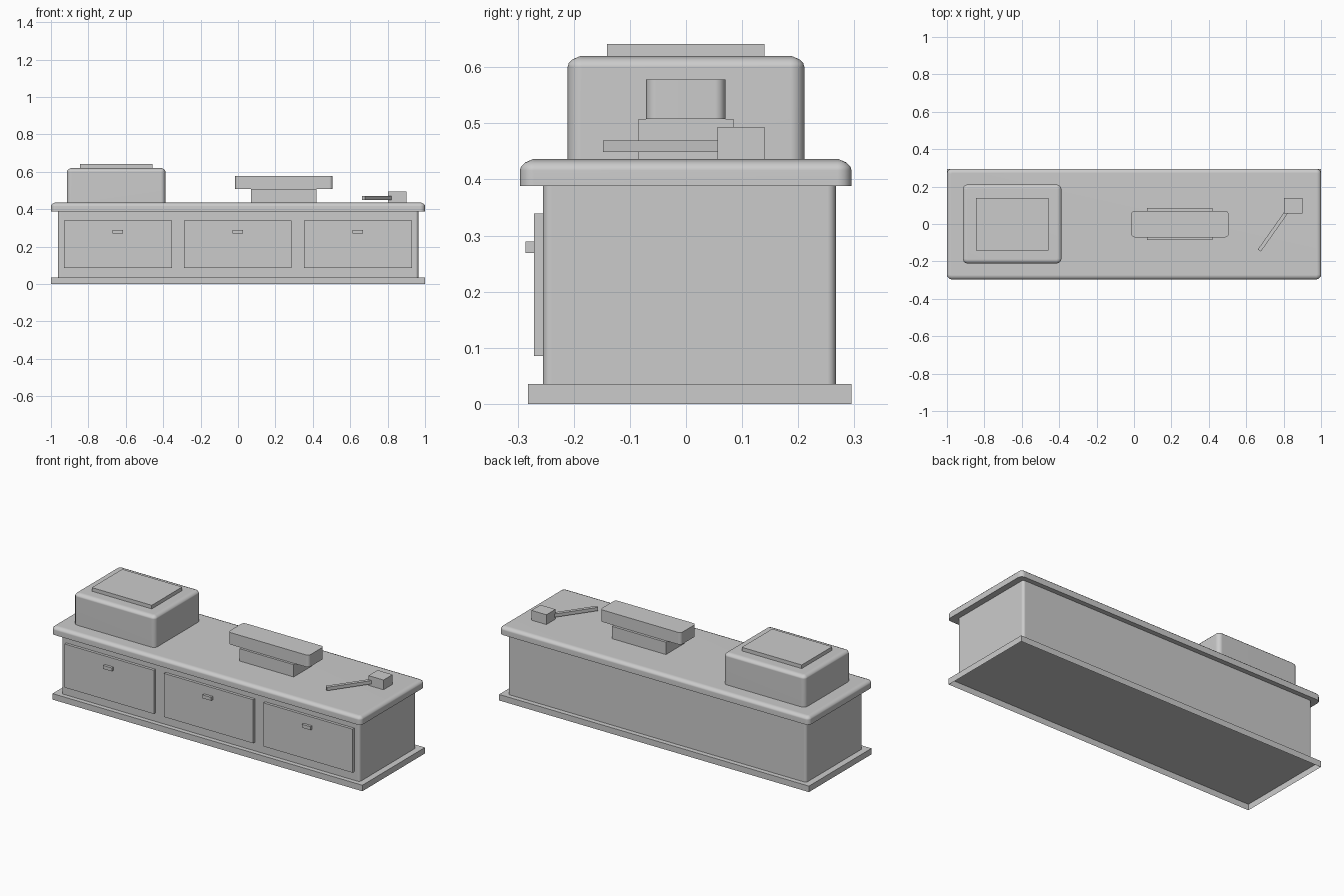
import bpy
import bmesh
import math
from mathutils import Vector

if "Cube" in bpy.data.objects:
    bpy.data.objects.remove(bpy.data.objects["Cube"], do_unlink=True)

# One plain grey for everything
grey = bpy.data.materials.new("mid grey")
grey.use_nodes = True
grey.diffuse_color = (0.6, 0.6, 0.6, 1)
grey.node_tree.nodes["Principled BSDF"].inputs["Base Color"].default_value = (0.6, 0.6, 0.6, 1)

# Rounded top rim: inset from the side, drop from the top
RIM = ((0, 0.02), (0.002, 0.013), (0.009, 0.006), (0.023, 0))


def outline(xs, ys, inset, radius, steps=3):
    """Corner points of a rounded rectangle, counter-clockwise."""
    cx, cy = sum(xs) / 2, sum(ys) / 2
    hx, hy = (xs[1] - xs[0]) / 2 - inset, (ys[1] - ys[0]) / 2 - inset
    points = []
    for quarter, (sx, sy) in enumerate(((1, 1), (-1, 1), (-1, -1), (1, -1))):
        if radius == 0:
            points.append((cx + sx * hx, cy + sy * hy))
            continue
        for i in range(steps + 1):
            a = (quarter + i / steps) * math.pi / 2
            points.append((cx + sx * (hx - radius) + radius * math.cos(a),
                           cy + sy * (hy - radius) + radius * math.sin(a)))
    return points


def block(name, xs, ys, zs, radius=0.0, rim=((0, 0),), bottom=True):
    """Box with optional rounded upright corners, rounded top rim and open base."""
    rings = [(zs[0], 0, radius)]
    for inset, drop in rim:
        rings.append((zs[1] - drop, inset, max(radius - inset, radius * 0.2)))
    bm = bmesh.new()
    loops = [[bm.verts.new((x, y, z)) for x, y in outline(xs, ys, inset, r)]
             for z, inset, r in rings]
    for low, high in zip(loops, loops[1:]):
        for i in range(len(low)):
            j = (i + 1) % len(low)
            bm.faces.new((low[i], low[j], high[j], high[i]))
    if bottom:
        bm.faces.new(loops[0][::-1])
    bm.faces.new(loops[-1])
    mesh = bpy.data.meshes.new(name)
    bm.to_mesh(mesh)
    bm.free()
    mesh.materials.append(grey)
    obj = bpy.data.objects.new(name, mesh)
    bpy.context.collection.objects.link(obj)
    if radius:
        bpy.ops.object.select_all(action="DESELECT")
        obj.select_set(True)
        bpy.context.view_layer.objects.active = obj
        bpy.ops.object.shade_smooth_by_angle(angle=math.radians(35))
        obj.modifiers.new("even shading", "WEIGHTED_NORMAL").keep_sharp = True
    return obj


# Counter: plinth open underneath, cabinet and worktop
block("plinth", (-1, 1), (-0.282, 0.295), (0, 0.035), bottom=False)
block("cabinet", (-0.963, 0.964), (-0.255, 0.267), (0.035, 0.388), 0.015)
block("worktop", (-1, 1), (-0.296, 0.295), (0.388, 0.436), 0.025, RIM)

# Three drawer fronts with small handles
for side, x in (("right", -0.642), ("middle", -0.001), ("left", 0.641)):
    block(side + "_drawer", (x - 0.288, x + 0.288), (-0.271, -0.255), (0.085, 0.339))
    block(side + "_handle", (x - 0.028, x + 0.028), (-0.286, -0.271), (0.269, 0.289))

# Large box with a raised lid
block("large_box", (-0.915, -0.388), (-0.211, 0.211), (0.436, 0.62), 0.025, RIM)
block("box_lid", (-0.845, -0.458), (-0.141, 0.14), (0.62, 0.641))

# Pedestal with a wide rounded head
block("pedestal", (0.07, 0.419), (-0.085, 0.085), (0.436, 0.508))
block("pedestal_head", (-0.015, 0.506), (-0.071, 0.07), (0.508, 0.578), 0.018)

# Small block with a slanted arm
block("small_block", (0.803, 0.9), (0.056, 0.14), (0.436, 0.493))
start, end = Vector((0.67, -0.142)), Vector((0.814, 0.062))
span = end - start
arm = block("slanted_arm", (-span.length / 2, span.length / 2), (-0.01, 0.01), (-0.01, 0.01))
arm.location = (*((start + end) / 2), 0.459)
arm.rotation_euler.z = math.atan2(span.y, span.x)
